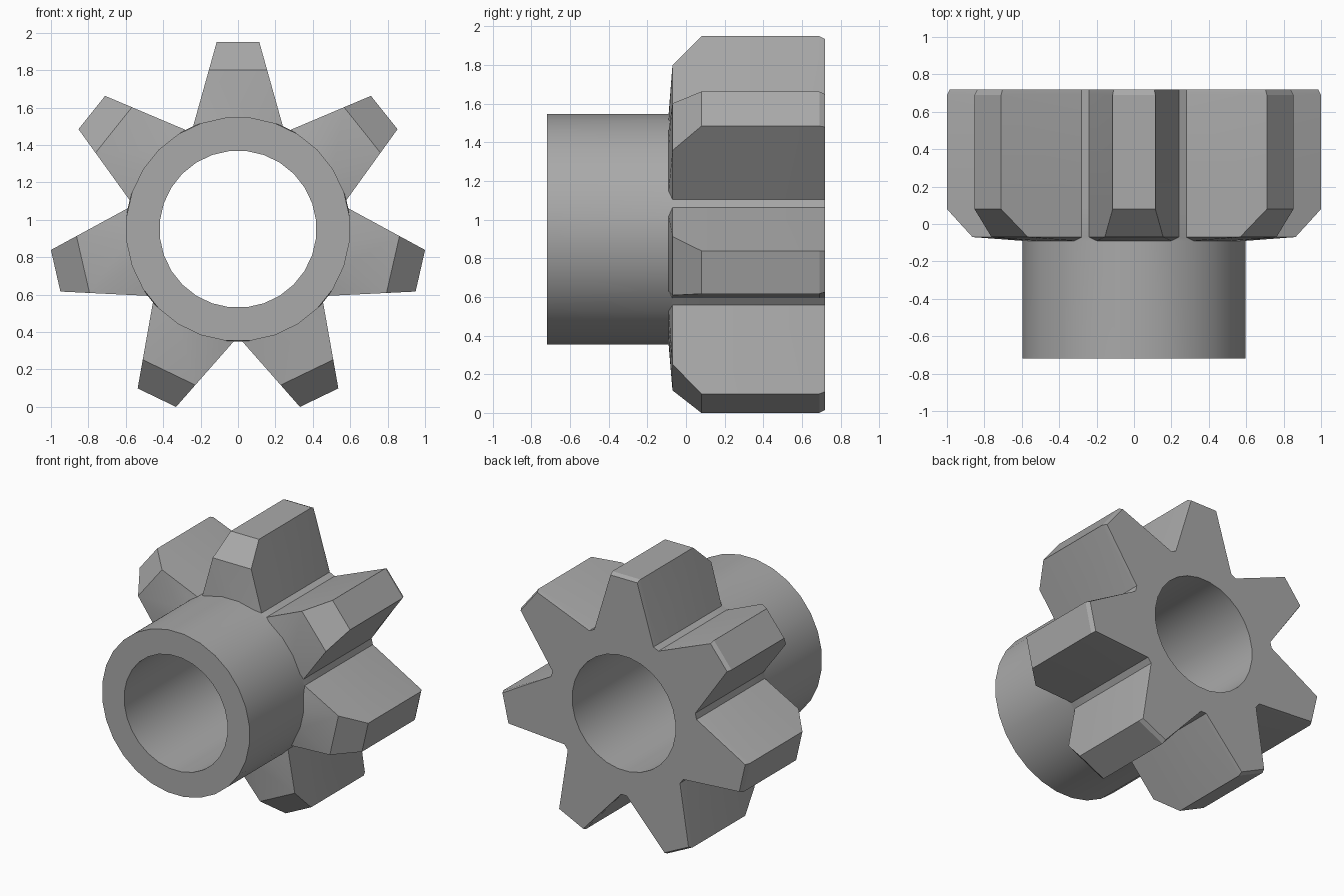
import bpy
import bmesh
from math import cos, sin, pi, radians

cube = bpy.data.objects.get("Cube")
if cube:
    bpy.data.objects.remove(cube)

TEETH = 7
CENTRE_Z = 0.95
HALF = 0.72


def circle_ring(radius, y):
    """Round ring with four points for each tooth."""
    count = TEETH * 4
    angles = [pi / 2 + (i - 1.5) * 2 * pi / count for i in range(count)]
    return [(radius * cos(a), y, radius * sin(a)) for a in angles]


def tooth_ring(tip, y, root=0.55, inset=0.0):
    """Gear outline with straight tapering teeth cut at the tip radius."""
    tip_half = 0.24 - 0.28 * (tip - root) - inset
    corners = [(root, -0.24), (tip, -tip_half), (tip, tip_half), (root, 0.24)]
    ring = []
    for i in range(TEETH):
        a = pi / 2 + i * 2 * pi / TEETH
        for r, w in corners:
            ring.append((r * cos(a) - w * sin(a), y, r * sin(a) + w * cos(a)))
    return ring


# Bore, hub sleeve and chamfered teeth follow one another as a closed loft
rings = [
    circle_ring(0.42, -HALF),
    circle_ring(0.60, -HALF),
    circle_ring(0.60, -0.09),
    tooth_ring(0.85, -0.07),
    tooth_ring(1.0, 0.08),
    tooth_ring(1.0, 0.69),
    tooth_ring(0.985, HALF, inset=0.01),
    circle_ring(0.42, HALF),
]

bm = bmesh.new()
loops = [[bm.verts.new(p) for p in ring] for ring in rings]
for k, loop in enumerate(loops):
    following = loops[(k + 1) % len(loops)]
    for i in range(len(loop)):
        j = (i + 1) % len(loop)
        bm.faces.new((loop[i], loop[j], following[j], following[i]))
bmesh.ops.recalc_face_normals(bm, faces=bm.faces)

mesh = bpy.data.meshes.new("pinion_gear")
bm.to_mesh(mesh)
bm.free()
gear = bpy.data.objects.new("pinion_gear", mesh)
gear.location.z = CENTRE_Z
bpy.context.collection.objects.link(gear)

# Plain grey metal
grey = bpy.data.materials.new("grey_metal")
grey.use_nodes = True
colour = (0.4, 0.4, 0.4, 1)
grey.diffuse_color = colour
grey.node_tree.nodes["Principled BSDF"].inputs["Base Color"].default_value = colour
mesh.materials.append(grey)

# Smooth round walls, crisp tooth edges
bpy.ops.object.select_all(action="DESELECT")
gear.select_set(True)
bpy.context.view_layer.objects.active = gear
bpy.ops.object.shade_smooth_by_angle(angle=radians(25))
